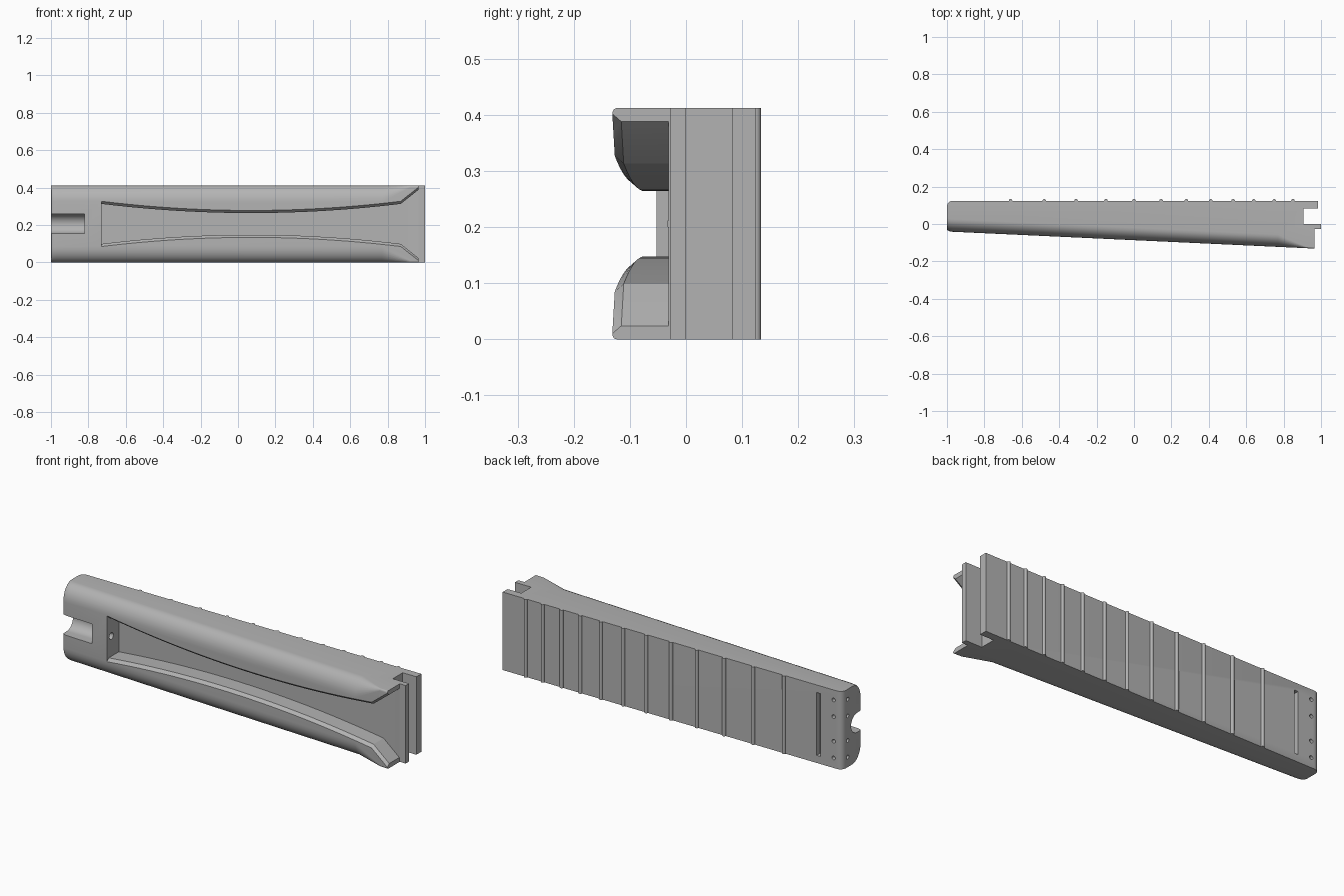
import bpy, bmesh, math
from mathutils import Matrix, Vector

if "Cube" in bpy.data.objects:
    bpy.data.objects.remove(bpy.data.objects["Cube"], do_unlink=True)

H = 0.412          # overall height
MID = H / 2

grey = bpy.data.materials.new("plain grey")
grey.use_nodes = True
grey.diffuse_color = (0.45, 0.45, 0.45, 1)
grey.node_tree.nodes["Principled BSDF"].inputs["Base Color"].default_value = (0.45, 0.45, 0.45, 1)


def front(x):
    """Sloping front surface of the grip."""
    return -0.04 - 0.0465 * (x + 1)


def to_object(name, bm):
    bmesh.ops.recalc_face_normals(bm, faces=bm.faces)
    mesh = bpy.data.meshes.new(name)
    bm.to_mesh(mesh)
    bm.free()
    mesh.materials.append(grey)
    obj = bpy.data.objects.new(name, mesh)
    bpy.context.collection.objects.link(obj)
    return obj


def loft(name, rings):
    """Skin a list of equal-length point rings and cap both ends."""
    bm = bmesh.new()
    loops = [[bm.verts.new(p) for p in ring] for ring in rings]
    n = len(loops[0])
    for a, b in zip(loops, loops[1:]):
        for i in range(n):
            j = (i + 1) % n
            bm.faces.new((a[i], a[j], b[j], b[i]))
    bm.faces.new(loops[0])
    bm.faces.new(loops[-1])
    return to_object(name, bm)


def box(name, lo, hi):
    lo, hi = Vector(lo), Vector(hi)
    bm = bmesh.new()
    m = Matrix.Translation((lo + hi) / 2) @ Matrix.Diagonal((*(hi - lo), 1))
    bmesh.ops.create_cube(bm, size=1, matrix=m)
    return to_object(name, bm)


def rod(name, centre, radius, length, axis, sides=20):
    bm = bmesh.new()
    turn = Vector(axis).to_track_quat('Z', 'Y').to_matrix().to_4x4()
    bmesh.ops.create_cone(bm, cap_ends=True, segments=sides, radius1=radius, radius2=radius,
                          depth=length, matrix=Matrix.Translation(centre) @ turn)
    return to_object(name, bm)


def smooth(obj):
    bpy.ops.object.select_all(action='DESELECT')
    obj.select_set(True)
    bpy.context.view_layer.objects.active = obj
    bpy.ops.object.shade_smooth_by_angle(angle=math.radians(30))


def cut(target, cutter):
    cutter.hide_render = True
    mod = target.modifiers.new("cut", 'BOOLEAN')
    mod.operation = 'DIFFERENCE'
    mod.solver = 'EXACT'
    mod.object = cutter
    bpy.context.view_layer.objects.active = target
    bpy.ops.object.modifier_apply(modifier=mod.name)
    bpy.data.objects.remove(cutter, do_unlink=True)


# Body: rounded front corners that sharpen into square horns at the wide end
def section(x, inset, back, ry, rz):
    f = front(x) + inset
    half = []
    for i in range(9):
        a = math.radians(90 * i / 8)
        half.append((f + ry * (1 - math.sin(a)), rz * (1 - math.cos(a))))
    pts = [(back, 0)] + half + [(y, H - z) for y, z in reversed(half)] + [(back, H)]
    return [(x, y, z) for y, z in pts]


BACK = 0.124
rings = []
for deg in (0, 22, 45, 67, 90):       # rounded narrow end
    a = math.radians(deg)
    x = -1 + 0.03 * (1 - math.cos(a))
    rings.append(section(x, 0.012 * (1 - math.sin(a)), BACK - 0.03 * (1 - math.sin(a)), 0.067, 0.085))
rings.append(section(0.77, 0, BACK, 0.067, 0.085))
rings.append(section(0.92, 0, BACK, 0.008, 0.010))
rings.append(section(1.0, 0, BACK, 0.008, 0.010))
body = loft("grip_body", rings)

# Tongue, slot and back lip at the wide end
cut(body, box("front_trim", (0.965, -0.3, -0.1), (1.1, -0.028, 0.5)))
cut(body, box("end_slot", (0.905, 0.0, -0.1), (1.1, 0.083, 0.5)))
cut(body, box("lip_trim", (0.985, 0.05, -0.1), (1.1, 0.3, 0.5)))

# Waisted channel in the front, with a chamfered rim
stations = []
for i in range(25):
    x = -0.73 + 1.6 * i / 24
    stations.append((x, 0.058 + 0.049 * ((x - 0.07) / 0.8) ** 2))
stations += [(0.965, 0.182), (1.0, 0.21)]


def channel_ring(x, w):
    f = front(x)
    side = [(f + 0.1, w), (f + 0.016, w), (f, w + 0.014), (f - 0.06, w + 0.014)]
    pts = [(y, MID + h) for y, h in side] + [(y, MID - h) for y, h in reversed(side)]
    return [(x, y, z) for y, z in pts]


cut(body, loft("channel", [channel_ring(x, w) for x, w in stations]))

# Round-bottomed notch at the narrow end and the hole leading from it
arc = [(-0.002 + 0.052 * math.sin(math.pi * i / 16), MID - 0.052 * math.cos(math.pi * i / 16))
       for i in range(17)]
profile = [(-0.3, MID - 0.052)] + arc + [(-0.3, MID + 0.052)]
cut(body, loft("notch", [[(x, y, z) for y, z in profile] for x in (-1.1, -0.82)]))
cut(body, rod("through_hole", (-0.77, -0.015, MID), 0.0175, 0.14, (1, 0, 0)))

# Back slot and the two rows of pin holes
cut(body, box("back_slot", (-0.872, 0.095, 0.04), (-0.85, 0.2, H - 0.04)))
for offset in (-0.153, -0.065, 0.065, 0.153):
    cut(body, rod("back_hole", (-0.95, 0.12, MID + offset), 0.01, 0.04, (0, 1, 0), 16))
    cut(body, rod("end_hole", (-1.0, 0.078, MID + offset), 0.01, 0.04, (1, 0, 0), 16))
smooth(body)

# Round ribs across the back, closer together toward the wide end
for i, x in enumerate((-0.66, -0.48, -0.31, -0.15, 0, 0.145, 0.28, 0.41, 0.53, 0.64, 0.75, 0.85)):
    rib = rod(f"back_rib_{i + 1}", (x, BACK, MID), 0.0095, H, (0, 0, 1))
    smooth(rib)
